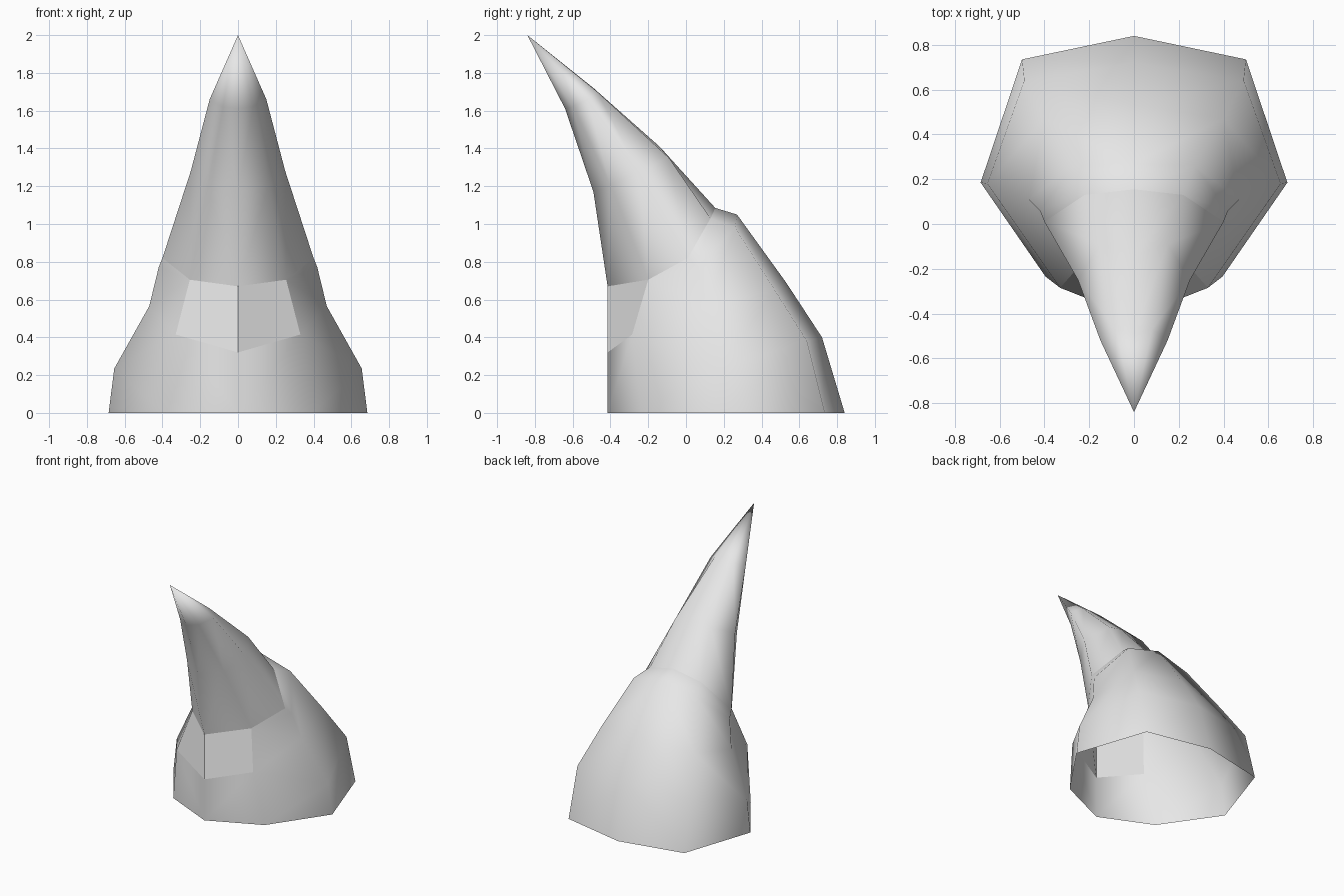
import bpy

cube = bpy.data.objects.get("Cube")
if cube:
    bpy.data.objects.remove(cube, do_unlink=True)

grey = bpy.data.materials.new("plain_grey")
grey.use_nodes = True
grey.diffuse_color = (0.8, 0.8, 0.8, 1)
grey.node_tree.nodes["Principled BSDF"].inputs["Base Color"].default_value = (0.8, 0.8, 0.8, 1)

# Half cross-sections, each running front, front side, side, back side, back
rim = [(0, -.415, 0), (.395, -.235, 0), (.685, .185, 0), (.5, .735, 0), (0, .84, 0)]
brow_low = [(0, -.415, .32), (.33, -.285, .415), (.655, .18, .235), (.49, .64, .38), (0, .72, .4)]
brow_high = [(0, -.415, .67), (.255, -.2, .705), (.47, .11, .565), (.4, .47, .65), (0, .53, .69)]
hood_top = [brow_high[0], brow_high[1], (.42, .06, .77), (.27, .26, .98), (0, .27, 1.05)]
horn_base = [brow_high[0], brow_high[1], (.4, .01, .82), (.22, .13, 1.03), (0, .155, 1.085)]
horn_mid = [(0, -.49, 1.17), (.16, -.4, 1.2), (.25, -.25, 1.28), (.15, -.09, 1.35), (0, -.14, 1.41)]
horn_high = [(0, -.64, 1.61), (.08, -.6, 1.62), (.15, -.52, 1.66), (.08, -.47, 1.7), (0, -.49, 1.72)]
tip = [(0, -.84, 2)] * 5


def loft(name, rings, keep=lambda row, col: True, smooth=True):
    """Skin the half sections, then mirror them across x."""
    points, faces = [], []

    def index(p):
        if p not in points:
            points.append(p)
        return points.index(p)

    for row, (low, high) in enumerate(zip(rings, rings[1:])):
        for col in range(len(low) - 1):
            corners = [low[col], low[col + 1], high[col + 1], high[col]]
            face = list(dict.fromkeys(index(p) for p in corners))
            if len(face) > 2 and keep(row, col):
                faces.append(face)
    mesh = bpy.data.meshes.new(name)
    mesh.from_pydata(points, [], faces)
    mesh.materials.append(grey)
    for poly in mesh.polygons:
        poly.use_smooth = smooth
    obj = bpy.data.objects.new(name, mesh)
    bpy.context.collection.objects.link(obj)
    mirror = obj.modifiers.new("mirror", 'MIRROR')
    mirror.use_clip = True
    return obj


# Open-bottomed hood with a gap left for the eye panels
loft("hood", [rim, brow_low, brow_high, hood_top, horn_base],
     keep=lambda row, col: (row, col) != (1, 0))
# Horn curving forward out of the hood
loft("horn", [horn_base, horn_mid, horn_high, tip])
# Flat eye panels filling the gap
loft("eye_panels", [brow_low[:2], brow_high[:2]], smooth=False)
